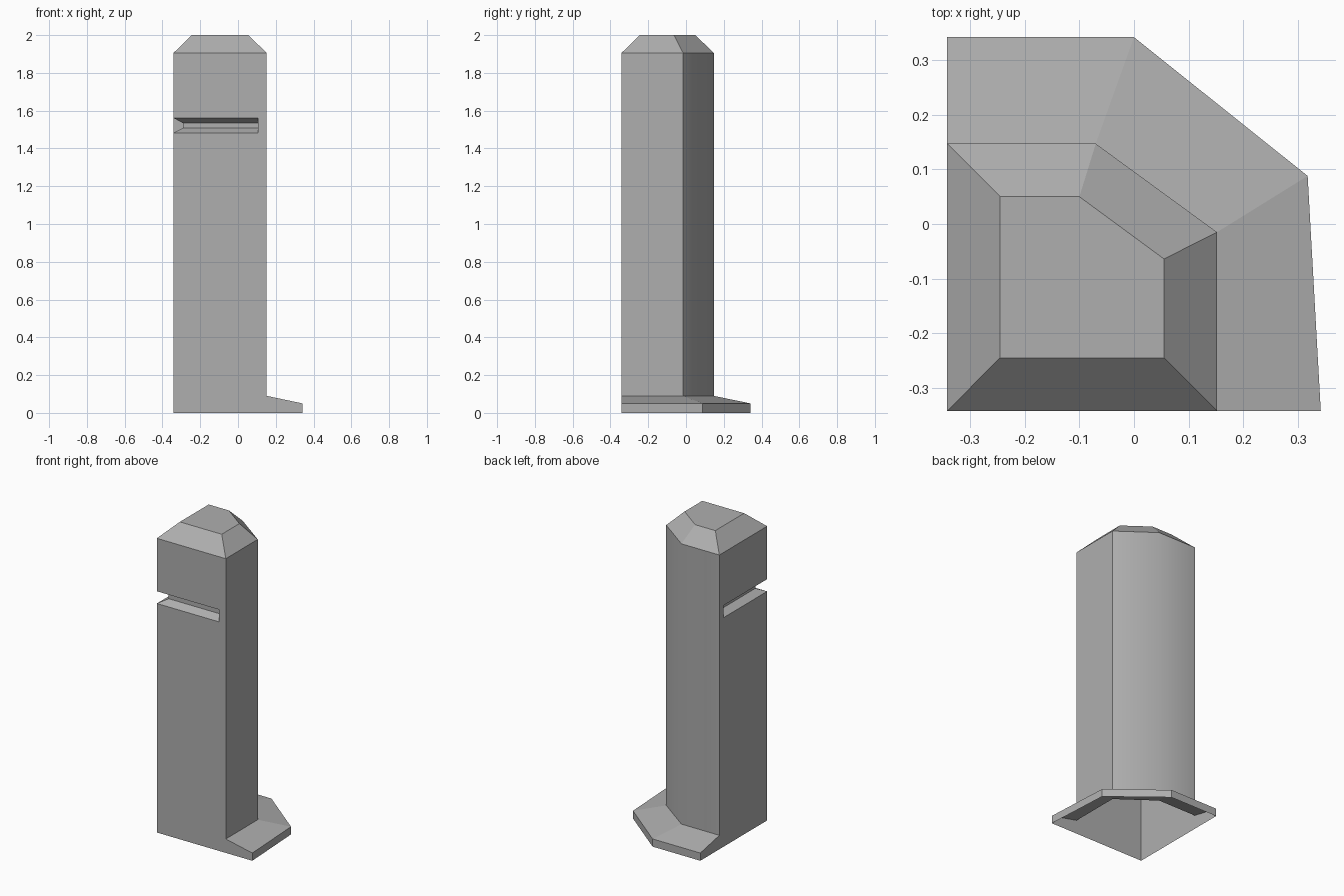
import bpy, bmesh, math

if "Cube" in bpy.data.objects:
    bpy.data.objects.remove(bpy.data.objects["Cube"])


def loft(name, rings):
    """Closed solid through stacked rings of (x, y, z) points, counter-clockwise."""
    bm = bmesh.new()
    vs = [[bm.verts.new(p) for p in ring] for ring in rings]
    n = len(rings[0])
    for a, b in zip(vs, vs[1:]):
        for i in range(n):
            j = (i + 1) % n
            bm.faces.new((a[i], a[j], b[j], b[i]))
    bm.faces.new(vs[0][::-1])
    bm.faces.new(vs[-1])
    bmesh.ops.recalc_face_normals(bm, faces=bm.faces)
    mesh = bpy.data.meshes.new(name)
    bm.to_mesh(mesh)
    bm.free()
    obj = bpy.data.objects.new(name, mesh)
    bpy.context.collection.objects.link(obj)
    return obj


def ring(points, z):
    return [(x, y, z) for x, y in points]


# Cross-sections: base flange, shaft, chamfered top
E = -0.342
foot = [(E, E), (0.342, E), (0.318, 0.088), (0, 0.342), (E, 0.342)]
shaft = [(E, E), (0.152, E), (0.152, -0.015), (-0.07, 0.147), (E, 0.147)]
top = [(-0.245, -0.245), (0.055, -0.245), (0.055, -0.064), (-0.10, 0.05), (-0.245, 0.05)]
post = loft("corner_post", [ring(foot, 0), ring(foot, 0.05), ring(shaft, 0.09),
                            ring(shaft, 1.905), ring(top, 2)])


# V groove wrapping the front and left faces
def groove_ring(z, i):
    return ring([(-0.5, -0.5), (0.105, -0.5), (0.105, i), (i, i), (i, 0.105), (-0.5, 0.105)], z)


cutter = loft("groove_cutter", [groove_ring(1.477, -0.354), groove_ring(1.508, -0.292),
                                groove_ring(1.534, -0.292), groove_ring(1.569, -0.354)])
cutter.hide_render = True
cut = post.modifiers.new("groove", 'BOOLEAN')
cut.operation = 'DIFFERENCE'
cut.solver = 'EXACT'
cut.object = cutter
bpy.context.view_layer.objects.active = post
post.select_set(True)
bpy.ops.object.modifier_apply(modifier=cut.name)
bpy.data.objects.remove(cutter)

# Open underside
bm = bmesh.new()
bm.from_mesh(post.data)
under = [f for f in bm.faces if all(v.co.z < 0.001 for v in f.verts)]
bmesh.ops.delete(bm, geom=under, context='FACES')
bm.to_mesh(post.data)
bm.free()

# Soft shading around the bevelled back corner only; slopes stay flat
bpy.ops.object.shade_smooth_by_angle(angle=math.radians(38))
for poly in post.data.polygons:
    if abs(poly.normal.z) > 0.1:
        poly.use_smooth = False

# Dark grey finish
grey = bpy.data.materials.new("dark_grey")
grey.diffuse_color = (0.43, 0.43, 0.43, 1)
grey.use_nodes = True
grey.node_tree.nodes["Principled BSDF"].inputs["Base Color"].default_value = grey.diffuse_color
post.data.materials.clear()
post.data.materials.append(grey)
